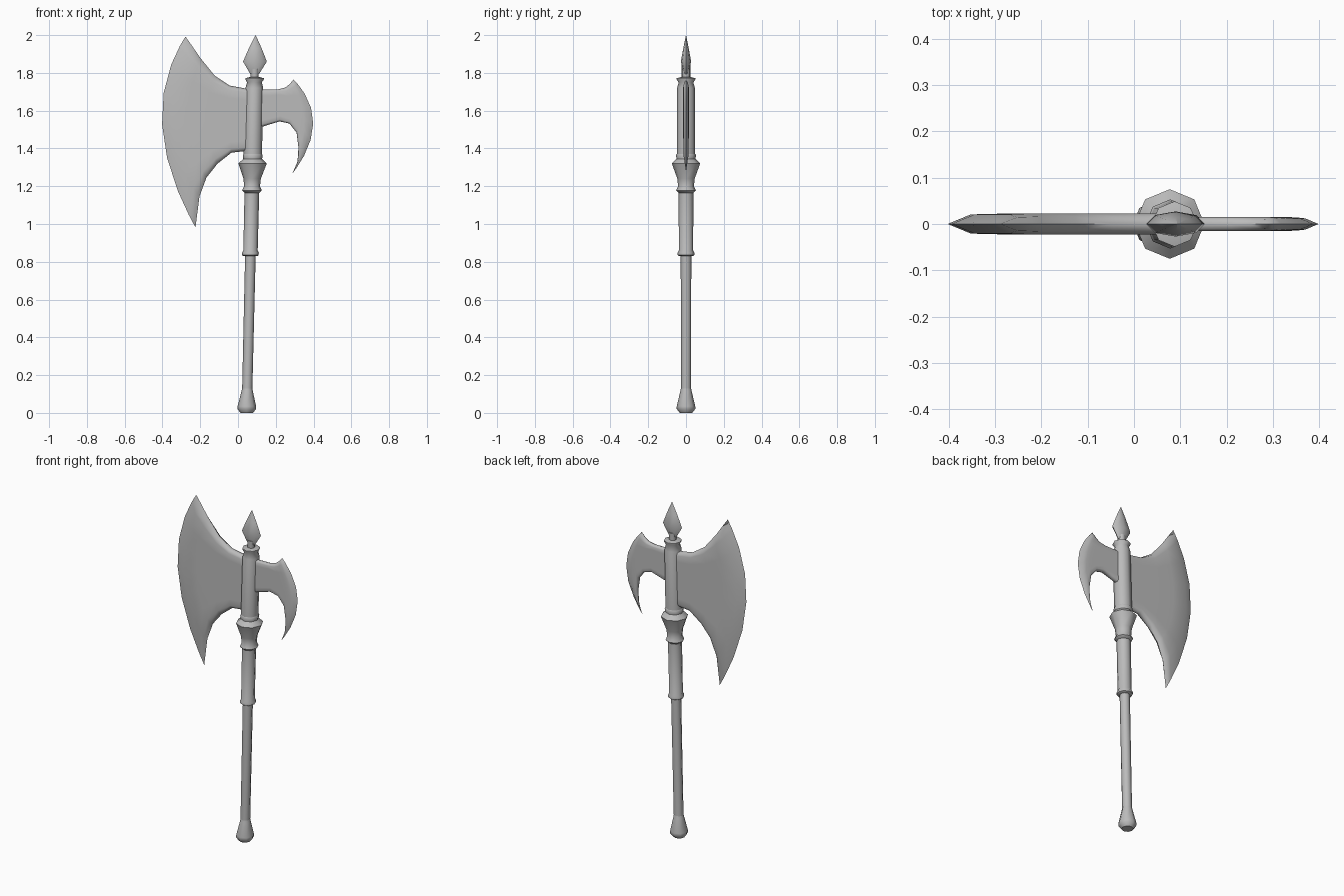
import bpy
import bmesh
from math import sin, cos, tau, radians

cube = bpy.data.objects.get("Cube")
if cube:
    bpy.data.objects.remove(cube, do_unlink=True)

steel = bpy.data.materials.new("grey_metal")
steel.use_nodes = True
GREY = (0.5, 0.5, 0.5, 1)
steel.diffuse_color = GREY
steel.node_tree.nodes["Principled BSDF"].inputs["Base Color"].default_value = GREY


def finish(name, bm):
    bmesh.ops.remove_doubles(bm, verts=bm.verts, dist=0.0002)
    bmesh.ops.recalc_face_normals(bm, faces=bm.faces)
    mesh = bpy.data.meshes.new(name)
    bm.to_mesh(mesh)
    bm.free()
    mesh.materials.append(steel)
    obj = bpy.data.objects.new(name, mesh)
    bpy.context.collection.objects.link(obj)
    bpy.ops.object.select_all(action="DESELECT")
    obj.select_set(True)
    bpy.context.view_layer.objects.active = obj
    bpy.ops.object.shade_smooth_by_angle(angle=radians(50))
    return obj


def axis_x(z):
    """The shaft leans slightly towards +x."""
    return 0.046 + 0.0235 * z


def lathe(name, profile, flat=1.0, sides=8):
    """Eight-sided turned part from (radius, height) pairs."""
    bm = bmesh.new()
    rings = []
    for r, z in profile:
        rings.append([bm.verts.new((axis_x(z) + r * cos(tau * i / sides),
                                    flat * r * sin(tau * i / sides), z))
                      for i in range(sides)])
    for a, b in zip(rings, rings[1:]):
        for i in range(sides):
            j = (i + 1) % sides
            bm.faces.new((a[i], a[j], b[j], b[i]))
    bm.faces.new(rings[0])
    bm.faces.new(rings[-1])
    return finish(name, bm)


# Positions across a blade, with the share of full thickness at each
ACROSS = [(0, 0), (0.02, 0.7), (0.06, 1), (0.17, 1), (0.33, 1), (0.5, 1),
          (0.67, 1), (0.83, 1), (0.94, 1), (0.98, 0.7), (1, 0)]


def blade(name, stations, thick):
    """Blade from arcs (top, middle, bottom, thickness share), root to edge."""
    bm = bmesh.new()
    for side in (-1, 1):
        rows = []
        for top, mid, low, share in stations:
            row = []
            for v, round_off in ACROSS:
                a, b, c = (1 - v) * (1 - 2 * v), 4 * v * (1 - v), v * (2 * v - 1)
                x, z = (a * top[k] + b * mid[k] + c * low[k] for k in (0, 1))
                row.append(bm.verts.new((x, side * thick * share * round_off, z)))
            rows.append(row)
        for p, q in zip(rows, rows[1:]):
            for i in range(len(ACROSS) - 1):
                bm.faces.new((p[i], p[i + 1], q[i + 1], q[i]))
    return finish(name, bm)


# Handle parts, from the bottom up
lathe("pommel", [(0.033, 0), (0.049, 0.02), (0.049, 0.035), (0.03, 0.115), (0.027, 0.13)])
lathe("shaft", [(0.027, 0.12), (0.028, 0.86)])
lathe("grip", [(0.036, 0.83), (0.044, 0.835), (0.044, 0.848), (0.038, 0.86), (0.039, 1.19)])
lathe("flared_collar", [(0.039, 1.165), (0.052, 1.178), (0.042, 1.20), (0.046, 1.24),
                        (0.075, 1.32), (0.05, 1.345), (0.053, 1.365), (0.046, 1.375)])
lathe("socket", [(0.049, 1.36), (0.047, 1.72), (0.039, 1.75),
                 (0.049, 1.765), (0.049, 1.772), (0.03, 1.777)])
lathe("spear_neck", [(0.02, 1.765), (0.022, 1.82)])
lathe("spear_point", [(0.024, 1.795), (0.063, 1.86), (0.034, 1.93), (0.0005, 2.0)], flat=0.43)

# Broad cutting blade on the right
blade("axe_blade", [
    ((0.08, 1.71), (0.08, 1.55), (0.08, 1.39), 1),
    ((-0.045, 1.733), (-0.05, 1.55), (-0.034, 1.378), 1),
    ((-0.124, 1.786), (-0.16, 1.54), (-0.108, 1.32), 1),
    ((-0.20, 1.88), (-0.26, 1.53), (-0.167, 1.246), 1),
    ((-0.243, 1.943), (-0.352, 1.53), (-0.204, 1.146), 0.9),
    ((-0.278, 1.992), (-0.402, 1.527), (-0.225, 0.982), 0),
], 0.023)

# Curved hook on the left
blade("back_hook", [
    ((0.08, 1.712), (0.08, 1.61), (0.08, 1.50), 1),
    ((0.167, 1.712), (0.17, 1.62), (0.167, 1.527), 1),
    ((0.209, 1.712), (0.225, 1.63), (0.22, 1.543), 1),
    ((0.25, 1.722), (0.285, 1.61), (0.272, 1.532), 1),
    ((0.275, 1.742), (0.325, 1.59), (0.31, 1.484), 1),
    ((0.285, 1.755), (0.35, 1.56), (0.32, 1.405), 0.95),
    ((0.29, 1.76), (0.37, 1.545), (0.315, 1.33), 0.8),
    ((0.294, 1.765), (0.398, 1.532), (0.288, 1.267), 0),
], 0.015)
